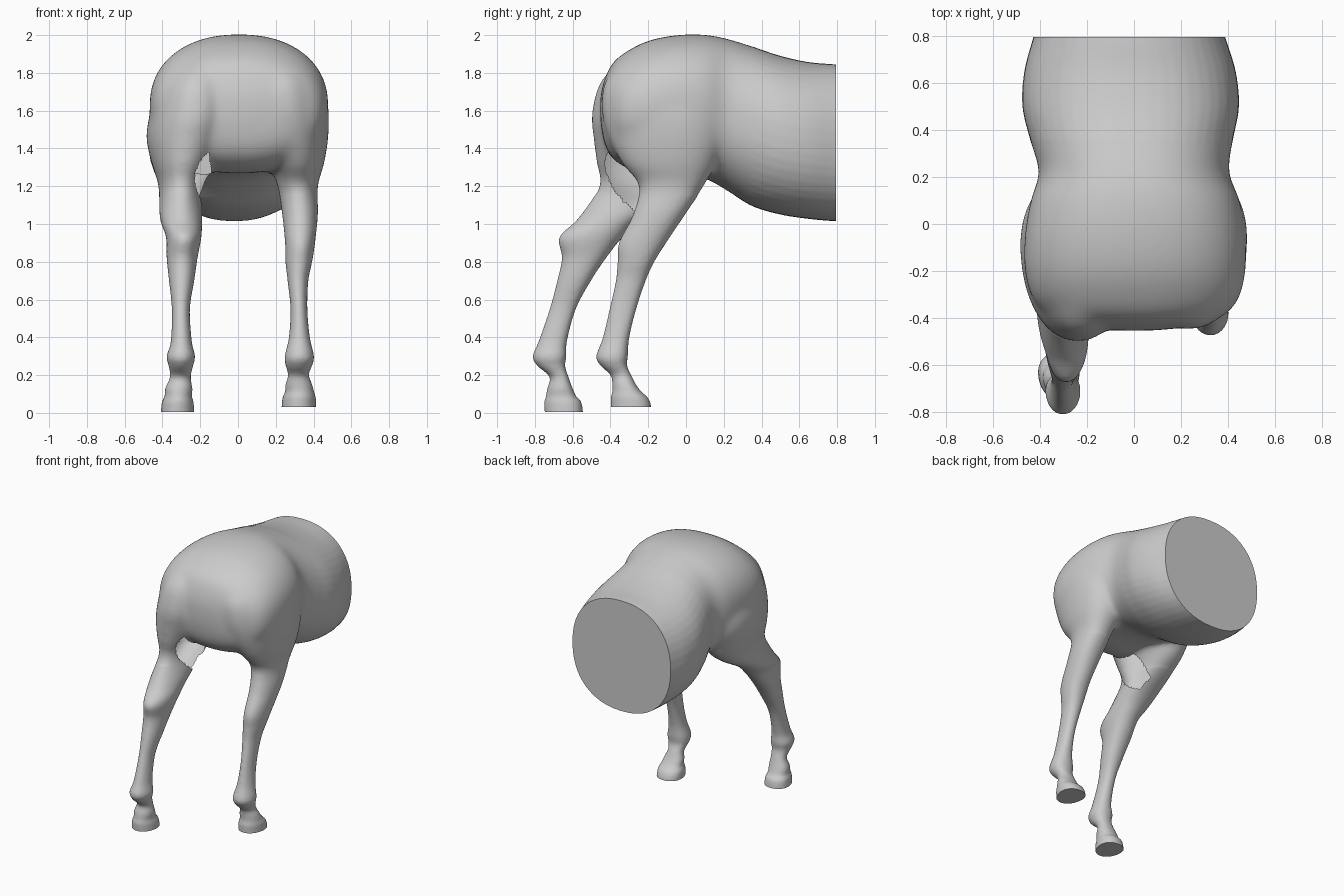
import bpy, bmesh, math

SIDES = 48


def spline(rows, steps=6):
    """Catmull-Rom interpolation through rows of numbers."""
    out = []
    n = len(rows)
    for i in range(n - 1):
        p0, p1, p2, p3 = rows[max(i - 1, 0)], rows[i], rows[i + 1], rows[min(i + 2, n - 1)]
        for s in range(steps):
            t = s / steps
            out.append([0.5 * (2 * b + (c - a) * t + (2 * a - 5 * b + 4 * c - d) * t * t
                               + (3 * b - a - 3 * c + d) * t ** 3)
                        for a, b, c, d in zip(p0, p1, p2, p3)])
    out.append(list(rows[-1]))
    return out


def loft(bm, rows, place, power, taper=0.0):
    """Closed tube of superellipse rings; row = position, u0, u1, v0, v1."""
    rings = []
    for pos, u0, u1, v0, v1 in spline(rows):
        ring = []
        for k in range(SIDES):
            a = 2 * math.pi * k / SIDES
            c, s = math.cos(a), math.sin(a)
            u = math.copysign(abs(c) ** (2 / power), c)
            v = math.copysign(abs(s) ** (2 / power), s)
            u *= 1 + taper * v
            ring.append(bm.verts.new(place(pos, (u0 + u1) / 2 + u * (u1 - u0) / 2,
                                           (v0 + v1) / 2 + v * (v1 - v0) / 2)))
        rings.append(ring)
    faces = [bm.faces.new(rings[0]), bm.faces.new(rings[-1])]
    for a, b in zip(rings, rings[1:]):
        for k in range(SIDES):
            j = (k + 1) % SIDES
            faces.append(bm.faces.new((a[k], a[j], b[j], b[k])))
    bmesh.ops.recalc_face_normals(bm, faces=faces)


# Trunk: y, x range, z range
trunk = [
    (0.86, -0.41, 0.37, 1.02, 1.835),
    (0.79, -0.43, 0.39, 1.015, 1.845),
    (0.65, -0.467, 0.433, 1.027, 1.857),
    (0.50, -0.475, 0.447, 1.05, 1.89),
    (0.35, -0.44, 0.42, 1.095, 1.94),
    (0.22, -0.405, 0.405, 1.175, 1.98),
    (0.10, -0.44, 0.45, 1.24, 2.002),
    (-0.05, -0.465, 0.475, 1.265, 2.0),
    (-0.20, -0.465, 0.475, 1.27, 1.97),
    (-0.32, -0.43, 0.445, 1.30, 1.91),
    (-0.39, -0.36, 0.38, 1.35, 1.85),
    (-0.43, -0.25, 0.27, 1.42, 1.77),
    (-0.45, -0.12, 0.13, 1.52, 1.69),
    (-0.455, -0.02, 0.02, 1.59, 1.62),
]
# Legs, hoof to buttock: z, x range, y range
left_leg = [
    (-0.06, -0.408, -0.232, -0.748, -0.545),
    (0.0, -0.408, -0.232, -0.748, -0.545),
    (0.06, -0.402, -0.236, -0.75, -0.555),
    (0.085, -0.388, -0.245, -0.742, -0.58),
    (0.13, -0.385, -0.242, -0.735, -0.60),
    (0.19, -0.36, -0.25, -0.722, -0.622),
    (0.25, -0.367, -0.238, -0.788, -0.64),
    (0.30, -0.377, -0.228, -0.812, -0.633),
    (0.38, -0.355, -0.245, -0.78, -0.63),
    (0.55, -0.35, -0.255, -0.722, -0.583),
    (0.70, -0.365, -0.232, -0.682, -0.503),
    (0.82, -0.377, -0.215, -0.657, -0.423),
    (0.93, -0.38, -0.195, -0.67, -0.335),
    (1.03, -0.412, -0.19, -0.57, -0.22),
    (1.20, -0.42, -0.185, -0.46, 0.06),
    (1.32, -0.455, -0.12, -0.475, 0.14),
    (1.45, -0.483, -0.04, -0.49, 0.20),
    (1.58, -0.465, 0.0, -0.50, 0.21),
    (1.75, -0.405, -0.02, -0.455, 0.10),
    (1.87, -0.30, -0.08, -0.34, 0.0),
]
right_leg = [
    (-0.03, 0.232, 0.413, -0.398, -0.185),
    (0.04, 0.232, 0.413, -0.398, -0.185),
    (0.085, 0.237, 0.411, -0.398, -0.205),
    (0.11, 0.25, 0.402, -0.39, -0.235),
    (0.15, 0.252, 0.393, -0.39, -0.265),
    (0.20, 0.265, 0.375, -0.40, -0.29),
    (0.25, 0.253, 0.392, -0.452, -0.312),
    (0.30, 0.248, 0.402, -0.475, -0.308),
    (0.40, 0.27, 0.38, -0.44, -0.30),
    (0.55, 0.278, 0.367, -0.405, -0.263),
    (0.70, 0.263, 0.372, -0.372, -0.213),
    (0.80, 0.252, 0.392, -0.362, -0.168),
    (0.90, 0.25, 0.407, -0.355, -0.105),
    (1.05, 0.235, 0.422, -0.28, -0.005),
    (1.20, 0.21, 0.422, -0.25, 0.095),
    (1.32, 0.16, 0.455, -0.34, 0.16),
    (1.47, 0.07, 0.477, -0.415, 0.215),
    (1.62, 0.01, 0.475, -0.448, 0.20),
    (1.76, 0.03, 0.425, -0.425, 0.10),
    (1.87, 0.08, 0.32, -0.32, 0.0),
]

bm = bmesh.new()
loft(bm, trunk, lambda p, u, v: (u, p, v), 2.25)
for leg in (left_leg, right_leg):
    loft(bm, leg, lambda p, u, v: (u, v, p), 2.15, 0.12)
mesh = bpy.data.meshes.new("hindquarters")
bm.to_mesh(mesh)
bm.free()
body = bpy.data.objects.new("hindquarters", mesh)
bpy.context.collection.objects.link(body)

# Merge trunk and legs into one skin, then soften the joins
remesh = body.modifiers.new("merge", 'REMESH')
remesh.mode = 'VOXEL'
remesh.voxel_size = 0.011
smooth = body.modifiers.new("soften", 'SMOOTH')
smooth.factor = 0.5
smooth.iterations = 6
dg = bpy.context.evaluated_depsgraph_get()
skin = bpy.data.meshes.new_from_object(body.evaluated_get(dg))
body.modifiers.clear()
body.data = skin

bm = bmesh.new()
bm.from_mesh(skin)

# Extra softening where thighs, buttocks and flank meet the trunk
upper = [v for v in bm.verts if v.co.z > 1.15 and v.co.y < 0.35]
for _ in range(30):
    bmesh.ops.smooth_vert(bm, verts=upper, factor=0.5,
                          use_axis_x=True, use_axis_y=True, use_axis_z=True)


def slice_off(co, no, test):
    """Cut away everything past a plane and cap it, where test holds."""
    faces = [f for f in bm.faces if test(f.calc_center_median())]
    geom = set(faces)
    for f in faces:
        geom.update(f.edges)
        geom.update(f.verts)
    bmesh.ops.bisect_plane(bm, geom=list(geom), plane_co=co, plane_no=no, clear_outer=True)
    bmesh.ops.holes_fill(bm, edges=[e for e in bm.edges if e.is_boundary], sides=0)


# Flat trunk end and flat hoof soles
slice_off((0, 0.795, 0), (0, 1, 0), lambda c: c.y > 0.5)
slice_off((0, 0, 0.005), (0, 0, -1), lambda c: c.x < 0 and c.z < 0.2)
slice_off((0, 0, 0.03), (0, 0, -1), lambda c: c.x > 0 and c.z < 0.2)

# Open gap on the inside of the rear-set thigh
bm.normal_update()
gap = []
for f in bm.faces:
    c = f.calc_center_median()
    mid = -0.36 + 0.5 * (1.4 - c.z)
    inside = ((c.y - mid) / 0.13) ** 2 + ((c.z - 1.22) / 0.18) ** 2 < 1
    if inside and -0.36 < c.x < -0.02 and f.normal.x > 0.4:
        gap.append(f)
bmesh.ops.delete(bm, geom=gap, context='FACES')
bm.to_mesh(skin)
bm.free()

bpy.context.view_layer.objects.active = body
body.select_set(True)
bpy.ops.object.shade_smooth_by_angle(angle=math.radians(40))
